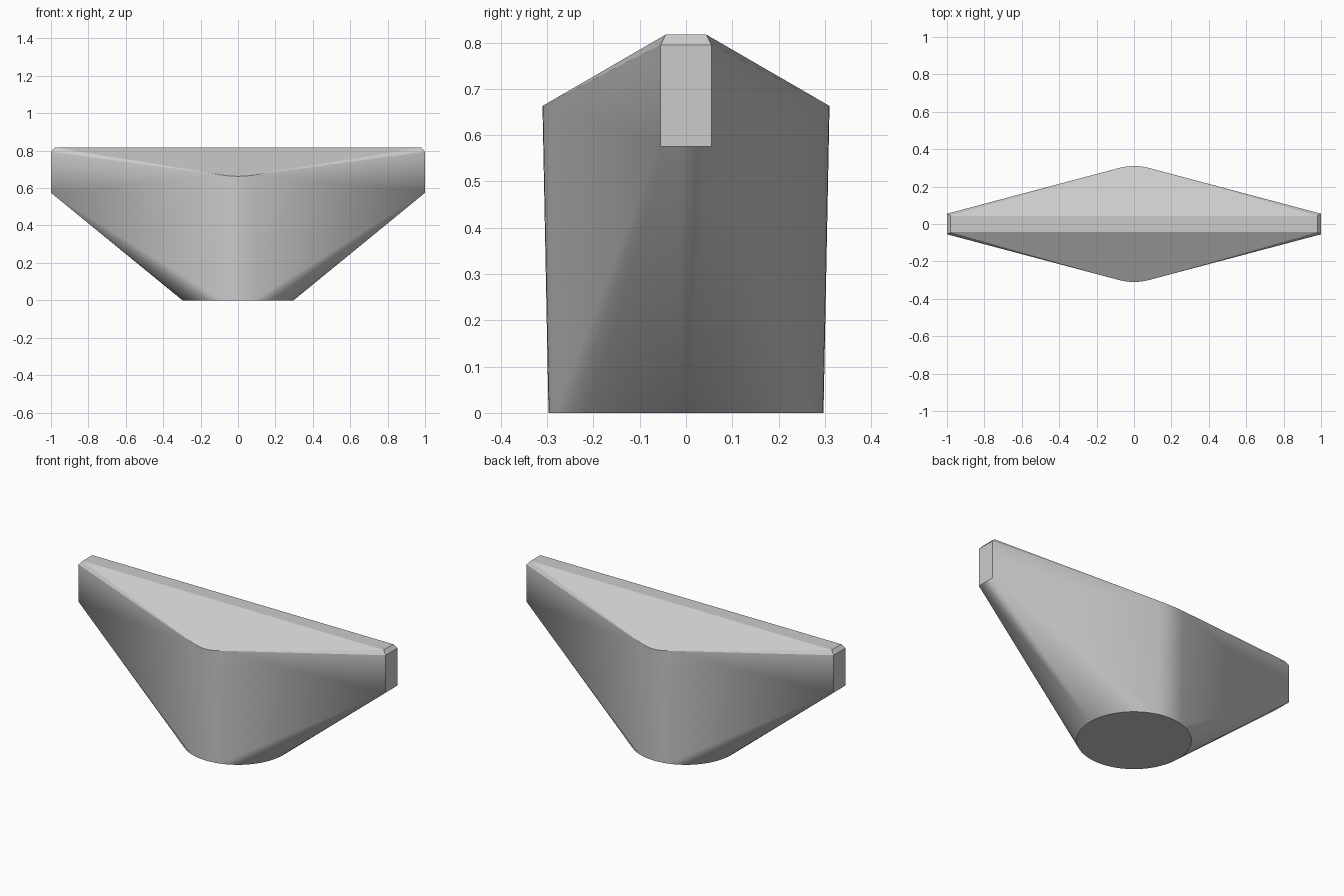
import bpy, bmesh
from math import sin, cos, tau, radians

cube = bpy.data.objects.get("Cube")
if cube:
    bpy.data.objects.remove(cube, do_unlink=True)

grey = bpy.data.materials.new("plain_grey")
grey.use_nodes = True
colour = (0.6, 0.6, 0.6, 1)
grey.diffuse_color = colour
grey.node_tree.nodes["Principled BSDF"].inputs["Base Color"].default_value = colour

FOOT_R, WAIST_R, WAIST_Z = 0.297, 0.31, 0.663
ROOF_SLOPE = 0.58

# Round foot
points = [(FOOT_R * cos(tau * i / 64), FOOT_R * sin(tau * i / 64), 0) for i in range(64)]

# Rounded waist, whose rim follows the sloping roof
for side in (-1, 1):
    for i in range(-3, 4):
        a = radians(i * 5)
        y = WAIST_R * cos(a)
        points.append((WAIST_R * sin(a), side * y, WAIST_Z + (WAIST_R - y) * ROOF_SLOPE))

# Narrow end plates and flat ridge
for sx in (-1, 1):
    for sy in (-1, 1):
        points += [(sx, sy * 0.055, 0.575), (sx, sy * 0.055, 0.795),
                   (sx * 0.98, sy * 0.044, 0.817)]

# Stretch one skin over all the profiles
bm = bmesh.new()
for p in points:
    bm.verts.new(p)
bmesh.ops.convex_hull(bm, input=bm.verts[:])
bmesh.ops.delete(bm, geom=[v for v in bm.verts if not v.link_faces], context='VERTS')
bmesh.ops.dissolve_limit(bm, angle_limit=radians(0.3), verts=bm.verts[:], edges=bm.edges[:])
bmesh.ops.recalc_face_normals(bm, faces=bm.faces[:])
mesh = bpy.data.meshes.new("tapered_body")
bm.to_mesh(mesh)
bm.free()
mesh.materials.append(grey)
body = bpy.data.objects.new("tapered_body", mesh)
bpy.context.collection.objects.link(body)

# Smooth the curved walls, keep the creases
bpy.ops.object.select_all(action='DESELECT')
body.select_set(True)
bpy.context.view_layer.objects.active = body
bpy.ops.object.shade_smooth_by_angle(angle=radians(20))
